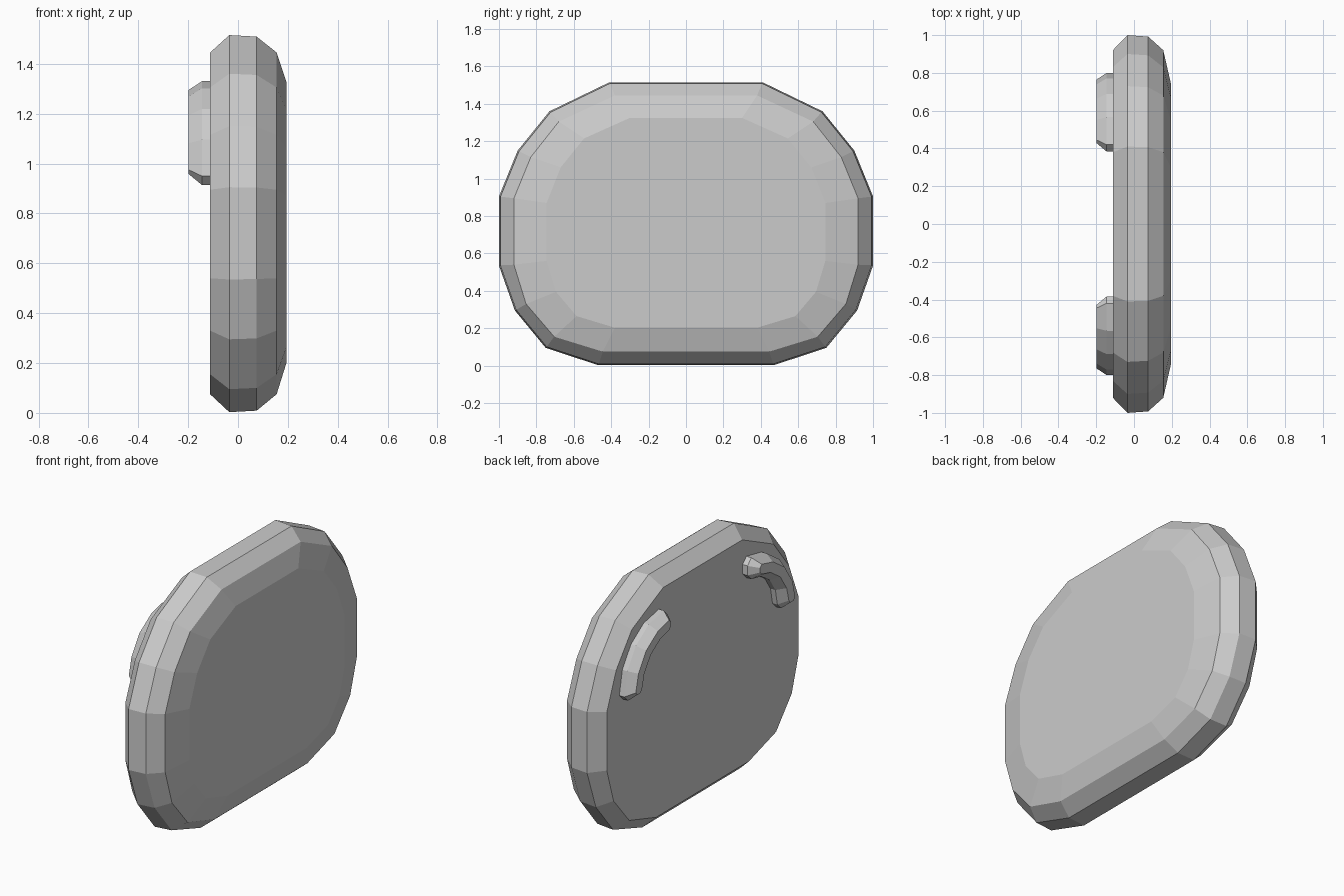
import bpy, bmesh
from math import sin, cos, pi

if "Cube" in bpy.data.objects:
    bpy.data.objects.remove(bpy.data.objects["Cube"])


def loft(name, rings):
    """Skin a list of equal-length closed rings and cap both ends."""
    bm = bmesh.new()
    loops = [[bm.verts.new(p) for p in ring] for ring in rings]
    n = len(loops[0])
    for a, b in zip(loops, loops[1:]):
        for i in range(n):
            j = (i + 1) % n
            bm.faces.new((a[i], a[j], b[j], b[i]))
    bm.faces.new(loops[0])
    bm.faces.new(loops[-1])
    bmesh.ops.recalc_face_normals(bm, faces=bm.faces)
    me = bpy.data.meshes.new(name)
    bm.to_mesh(me)
    bm.free()
    ob = bpy.data.objects.new(name, me)
    bpy.context.collection.objects.link(ob)
    return ob


# Panel body: half outlines (y, z), mirrored across y
rim = [(.41, 1.515), (.73, 1.36), (.90, 1.15), (1, .905),
       (1, .535), (.915, .295), (.75, .095), (.47, .003)]
edge = [(.38, 1.445), (.68, 1.305), (.83, 1.115), (.92, .895),
        (.92, .54), (.855, .33), (.705, .155), (.445, .075)]
face = [(.30, 1.325), (.545, 1.215), (.67, 1.06), (.745, .87),
        (.745, .56), (.695, .395), (.585, .265), (.38, .203)]


def ring(half, x, s=1.0):
    full = half + [(-y, z) for y, z in reversed(half)]
    return [(x, y * s, .76 + (z - .76) * s) for y, z in full]


loft("panel_body", [ring(edge, -.112), ring(rim, -.035), ring(rim, .075, .992),
                    ring(edge, .155), ring(face, .195)])


# Curved raised grips on the back, following the upper corners
def grip_ring(x, w, shift, cap, side):
    cy, cz, r = .42, .95, .315

    def end(lower):
        pts = []
        for dr, off in ((w, shift), (w * .45, shift + cap),
                        (-w * .45, shift + cap), (-w, shift)):
            if lower:
                pts.append((cy + r + dr, cz - off))
            else:
                pts.append((cy - off, cz + r - dr))
        return pts

    angles = [pi / 8 * k for k in range(1, 4)]
    inner = [(cy + (r - w) * cos(a), cz + (r - w) * sin(a)) for a in angles]
    outer = [(cy + (r + w) * cos(a), cz + (r + w) * sin(a)) for a in reversed(angles)]
    pts = end(True) + inner + end(False) + outer
    return [(x, side * y, z) for y, z in pts]


for label, side in (("left", -1), ("right", 1)):
    loft("grip_" + label, [grip_ring(-.09, .065, 0, .036, side),
                           grip_ring(-.145, .065, 0, .036, side),
                           grip_ring(-.198, .03, -.025, .017, side)])
